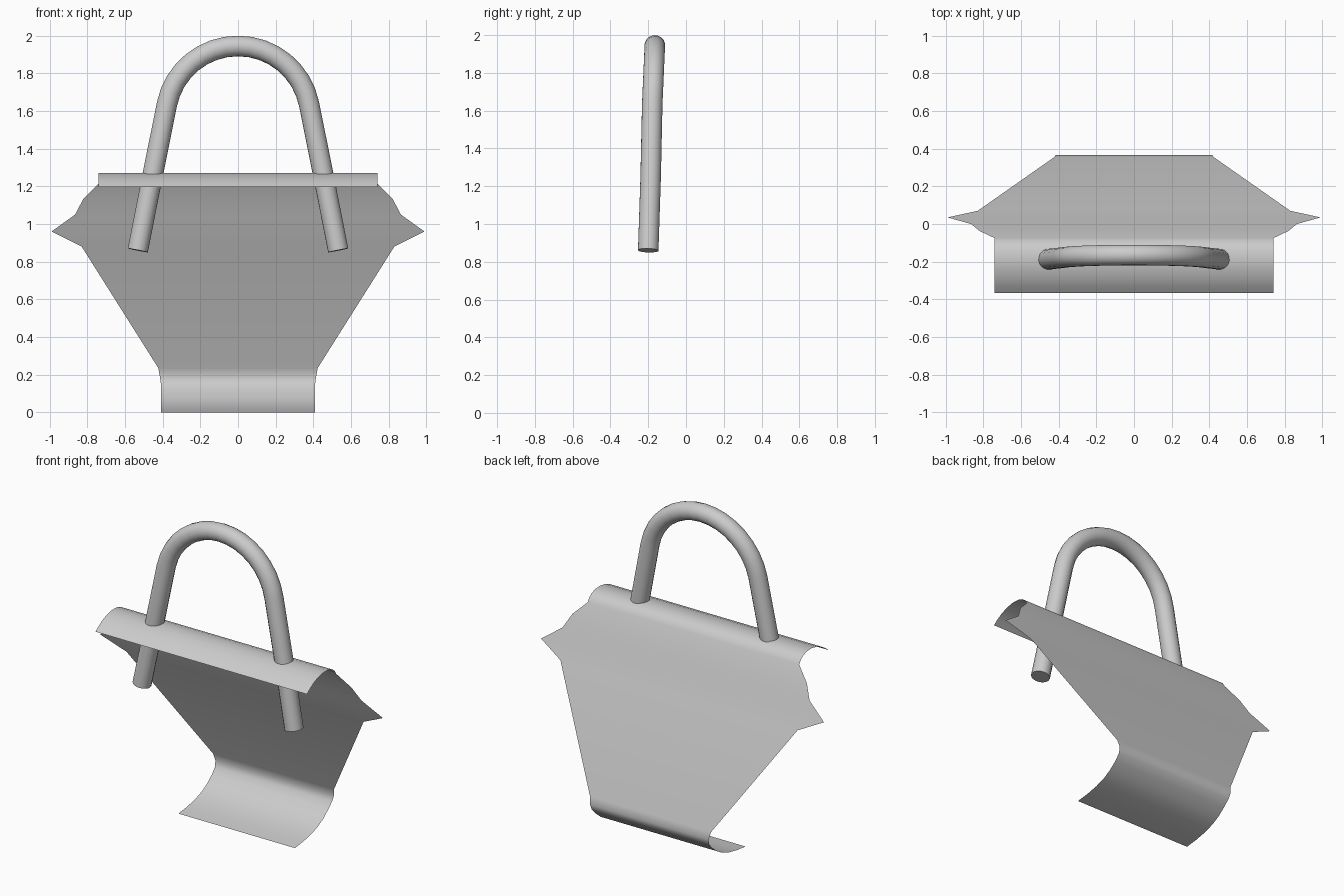
import bpy
import math

if "Cube" in bpy.data.objects:
    bpy.data.objects.remove(bpy.data.objects["Cube"])


def smooth(obj, angle):
    bpy.ops.object.select_all(action='DESELECT')
    obj.select_set(True)
    bpy.context.view_layer.objects.active = obj
    bpy.ops.object.shade_smooth_by_angle(angle=math.radians(angle))


# Bent sheet: rows of (half width, y, z) from top lip to bottom lip
rows = [
    (0.74, -0.367, 1.197), (0.74, -0.335, 1.222), (0.74, -0.30, 1.243),
    (0.74, -0.25, 1.263), (0.74, -0.20, 1.272), (0.74, -0.15, 1.270),
    (0.74, -0.115, 1.258), (0.74, -0.09, 1.240), (0.74, -0.075, 1.215),
    (0.82, -0.037, 1.135), (0.865, 0.0, 1.05), (0.99, 0.035, 0.96),
    (0.83, 0.07, 0.88), (0.423, 0.355, 0.235), (0.415, 0.367, 0.19),
    (0.41, 0.355, 0.155), (0.408, 0.32, 0.118), (0.408, 0.27, 0.078),
    (0.408, 0.22, 0.050), (0.408, 0.15, 0.026), (0.408, 0.07, 0.010),
    (0.408, -0.013, 0.0),
]
verts = [(s * w, y, z) for w, y, z in rows for s in (-1, 1)]
faces = [(2 * i, 2 * i + 2, 2 * i + 3, 2 * i + 1) for i in range(len(rows) - 1)]
mesh = bpy.data.meshes.new("bent_sheet")
mesh.from_pydata(verts, [], faces)
sheet = bpy.data.objects.new("bent_sheet", mesh)
bpy.context.collection.objects.link(sheet)
smooth(sheet, 45)

# Arched handle: splayed straight legs joined by an arc, leaning slightly back
R, ZC, TILT, STEPS = 0.385, 1.56, math.radians(11.5), 16
path = [(0.532, -0.20, 0.86), (0.455, -0.187, 1.25)]
for i in range(STEPS + 1):
    a = TILT + (math.pi - 2 * TILT) * i / STEPS
    path.append((R * math.cos(a), -0.182 + 0.017 * math.sin(a), ZC + R * math.sin(a)))
path += [(-0.455, -0.187, 1.25), (-0.532, -0.20, 0.86)]
curve = bpy.data.curves.new("handle", 'CURVE')
curve.dimensions = '3D'
curve.bevel_depth = 0.055
curve.bevel_resolution = 6
curve.use_fill_caps = True
spline = curve.splines.new('POLY')
spline.points.add(len(path) - 1)
for p, co in zip(spline.points, path):
    p.co = (*co, 1)
handle = bpy.data.objects.new("handle", curve)
bpy.context.collection.objects.link(handle)
bpy.ops.object.select_all(action='DESELECT')
handle.select_set(True)
bpy.context.view_layer.objects.active = handle
bpy.ops.object.convert(target='MESH')
smooth(bpy.context.view_layer.objects.active, 40)
